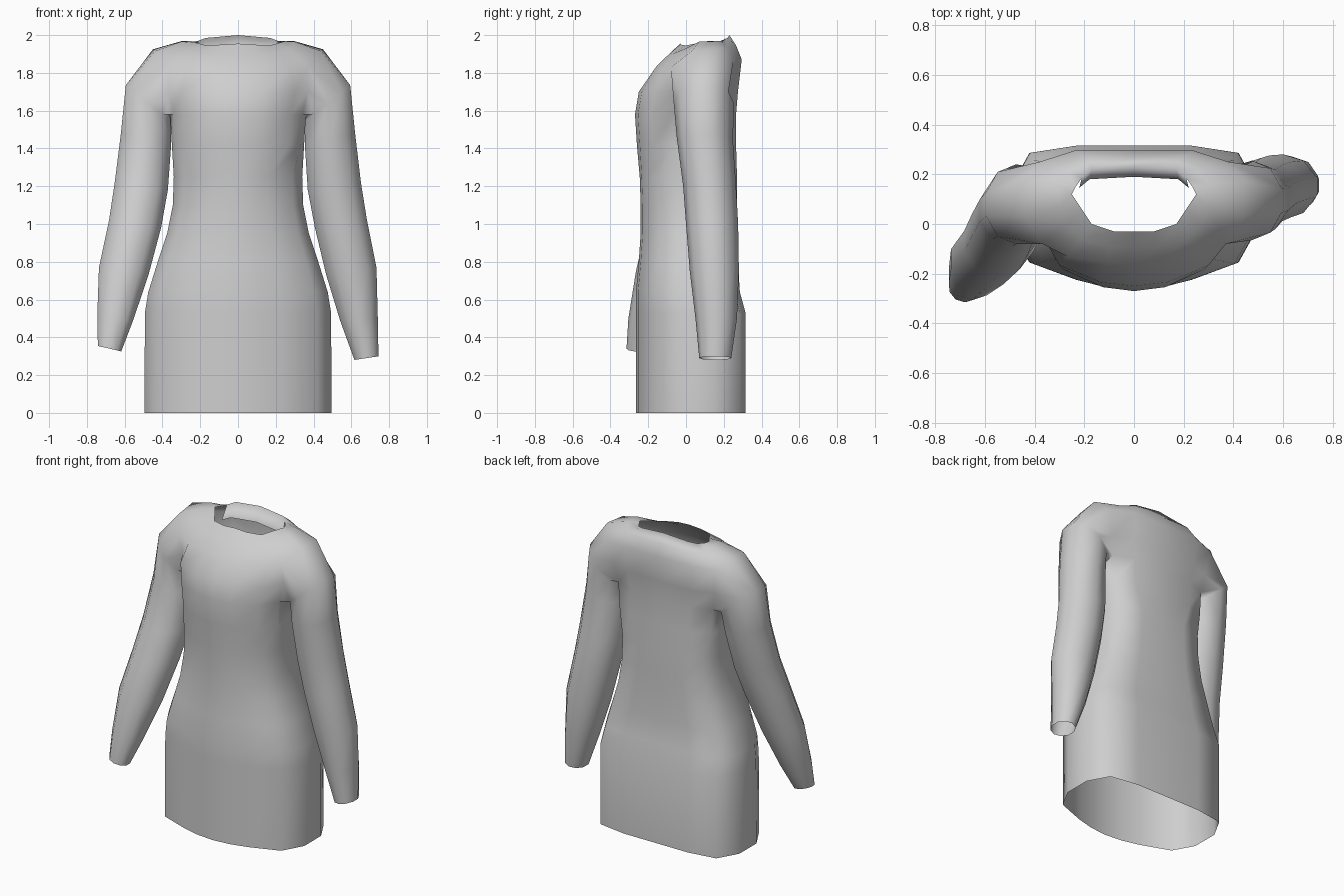
import bpy, bmesh
from math import sin, cos, radians

cube = bpy.data.objects.get("Cube")
if cube:
    bpy.data.objects.remove(cube, do_unlink=True)

fabric = bpy.data.materials.new("grey_fabric")
fabric.use_nodes = True
GREY = (0.62, 0.62, 0.62, 1)
fabric.diffuse_color = GREY
fabric.node_tree.nodes["Principled BSDF"].inputs["Base Color"].default_value = GREY

# Half cross-sections: share of width, share of depth front to back
SKIRT = [(0, 0), (.24, .02), (.47, .07), (.85, .19), (1, .42),
         (1, .72), (.85, .95), (.47, 1), (0, 1)]
CHEST = [(0, 0), (.35, .03), (.78, .16), (.95, .38), (1, .52),
         (1, .7), (.95, .9), (.6, 1), (0, 1)]
LAST = len(SKIRT) - 1

# Body levels: cross-section, height, half width, front y, back y
LEVELS = [(SKIRT, 0, .495, -.265, .315), (SKIRT, .53, .493, -.265, .315),
          (SKIRT, .64, .475, -.265, .285), (SKIRT, .8, .425, -.25, .275),
          (SKIRT, .95, .375, -.24, .27), (SKIRT, 1.1, .345, -.24, .27),
          (SKIRT, 1.25, .34, -.245, .27), (CHEST, 1.42, .35, -.26, .265),
          (CHEST, 1.58, .36, -.27, .265), (CHEST, 1.7, .385, -.25, .275)]
YOKE = [(0, -.16, 1.83), (.1, -.16, 1.83), (.27, -.13, 1.82), (.37, -.08, 1.83),
        (.44, .03, 1.915), (.45, .17, 1.925), (.38, .25, 1.86), (.24, .295, 1.87),
        (0, .295, 1.87)]
SHOULDER = [(0, -.09, 1.9), (.1, -.09, 1.9), (.21, -.06, 1.905), (.27, 0, 1.93),
            (.3, .07, 1.965), (.3, .16, 1.968), (.28, .22, 1.94), (.19, .265, 1.945),
            (0, .265, 1.945)]
NECK = [(0, -.03, 1.955), (.08, -.03, 1.95), (.17, 0, 1.945), (.21, .06, 1.957),
        (.25, .12, 1.968), (.235, .15, 1.965), (.21, .185, 1.97), (.17, .22, 1.985),
        (0, .23, 2)]

# Sleeve levels: height, tilt, centre x, x radius, centre y, y radius
LEFT_SLEEVE = [(1.64, .1, .475, .125, .095, .16), (1.45, .03, .487, .14, .1, .148),
               (1.2, .02, .51, .148, .125, .14), (1, .02, .545, .145, .138, .138),
               (.75, .02, .6, .14, .15, .13), (.5, .01, .64, .105, .16, .11),
               (.29, .01, .68, .067, .155, .085)]
RIGHT_SLEEVE = [(1.64, .1, .475, .125, .08, .16), (1.45, .03, .487, .14, .055, .145),
                (1.2, .02, .512, .148, -.005, .14), (1, .02, .545, .145, -.07, .138),
                (.75, .02, .605, .138, -.14, .125), (.5, .01, .65, .1, -.21, .095),
                (.34, .015, .68, .065, -.255, .06)]

bm = bmesh.new()


def body_ring(half):
    """Closed ring: left half front to back, then the mirrored right half."""
    mirrored = [(-x, y, z) for x, y, z in half[-2:0:-1]]
    return [bm.verts.new(p) for p in half + mirrored]


def bridge(lower, upper, skip=()):
    n = len(lower)
    for i in range(n):
        if i not in skip:
            j = (i + 1) % n
            bm.faces.new((lower[i], lower[j], upper[j], upper[i]))


# Skirt, waist, chest, shoulders and neckline
rings = [body_ring([(w * u, f + (b - f) * t, z) for u, t in section])
         for section, z, w, f, b in LEVELS]
rings += [body_ring(half) for half in (YOKE, SHOULDER, NECK)]
arm = len(LEVELS) - 2
open_left = {3, 4, 5}
armhole = open_left | {2 * LAST - 1 - i for i in open_left}
for k in range(len(rings) - 1):
    bridge(rings[k], rings[k + 1], armhole if k in (arm, arm + 1) else ())

# Turned-in edge at the back of the neck
back = rings[-1][LAST - 2:LAST + 3]
lip = [bm.verts.new((v.co.x * 1.05, v.co.y - .04, v.co.z - .09)) for v in back]
for i in range(len(back) - 1):
    bm.faces.new((back[i], back[i + 1], lip[i + 1], lip[i]))

# Sleeves grow out of the armholes
for side, levels in ((1, LEFT_SLEEVE), (-1, RIGHT_SLEEVE)):
    def at(ring, i):
        return ring[i if side > 0 else 2 * LAST - i]
    low, mid, top = rings[arm:arm + 3]
    previous = ([at(low, i) for i in (3, 4, 5, 6)] + [at(mid, 6)]
                + [at(top, i) for i in (6, 5, 4, 3)] + [at(mid, 3)])
    for z, tilt, cx, rx, cy, ry in levels:
        ring = []
        for i in range(len(previous)):
            a = radians(-126 - 36 * i)
            ring.append(bm.verts.new((side * (cx + rx * cos(a)), cy + ry * sin(a),
                                      z + tilt * cos(a))))
        bridge(previous, ring)
        previous = ring

# Drop the unused points inside the armholes
bmesh.ops.delete(bm, geom=[v for v in bm.verts if not v.link_faces], context='VERTS')
bmesh.ops.recalc_face_normals(bm, faces=bm.faces[:])
for face in bm.faces:
    face.smooth = True

mesh = bpy.data.meshes.new("long_sleeved_dress")
bm.to_mesh(mesh)
bm.free()
mesh.materials.append(fabric)
dress = bpy.data.objects.new("long_sleeved_dress", mesh)
bpy.context.collection.objects.link(dress)
